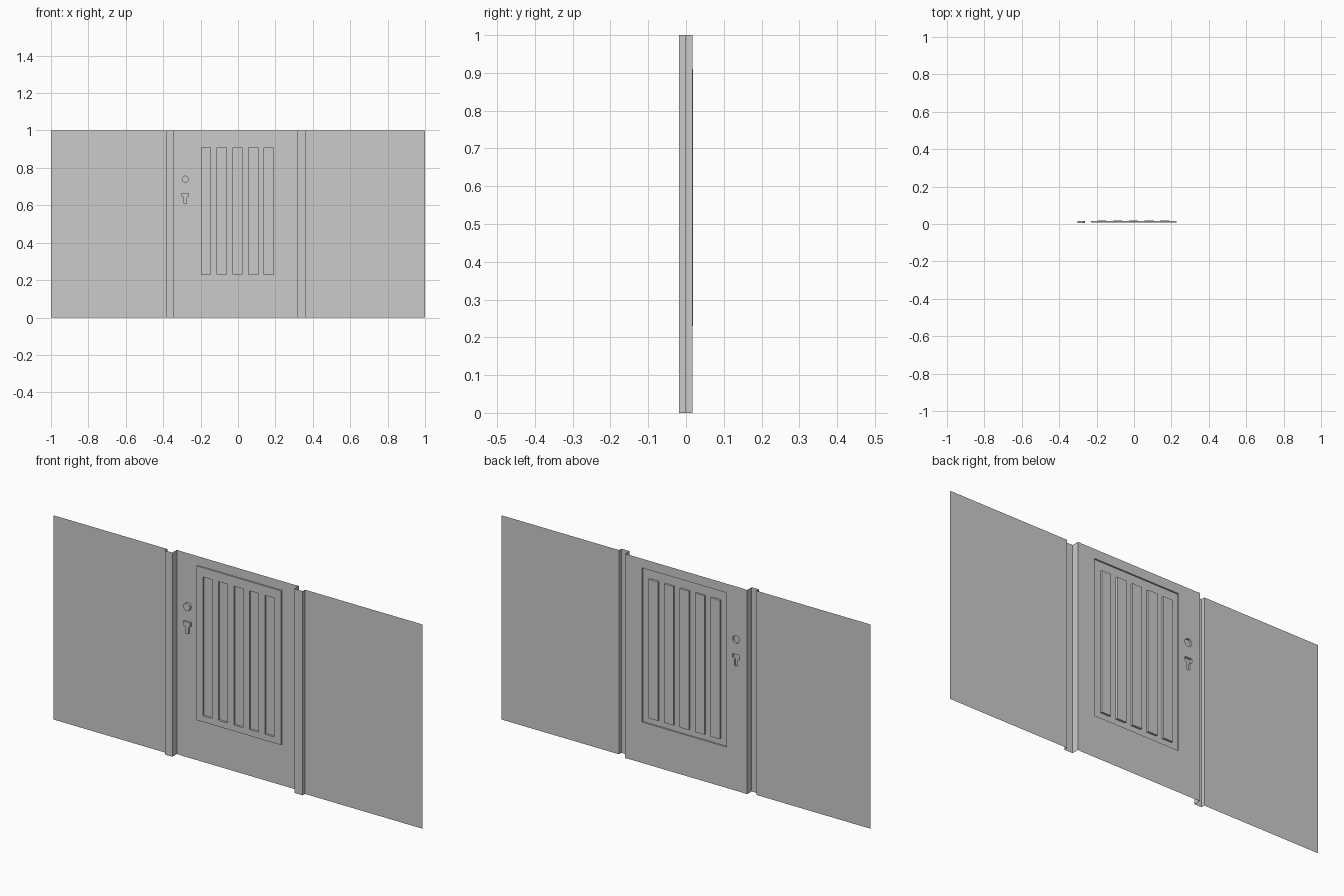
import bpy, bmesh, math

if "Cube" in bpy.data.objects:
    bpy.data.objects.remove(bpy.data.objects["Cube"])

DOOR_Y, PANEL_Y, SLAT_Y, BOSS_Y = 0.0155, 0.008, 0.018, 0.005


def rect(x0, x1, z0, z1):
    return [(x0, z0), (x1, z0), (x1, z1), (x0, z1)]


def fill(bm, y, outline, holes=()):
    """Flat face in the xz plane with optional holes."""
    edges = []
    for loop in [outline, *holes]:
        vs = [bm.verts.new((x, y, z)) for x, z in loop]
        edges += [bm.edges.new((vs[i - 1], vs[i])) for i in range(len(vs))]
    bmesh.ops.triangle_fill(bm, use_beauty=True, edges=edges, normal=(0, -1, 0))


def rim(bm, loop, y0, y1):
    """Side walls joining a loop at two depths."""
    a = [bm.verts.new((x, y0, z)) for x, z in loop]
    b = [bm.verts.new((x, y1, z)) for x, z in loop]
    for i in range(len(loop)):
        bm.faces.new((a[i - 1], a[i], b[i], b[i - 1]))


def strip(bm, profile):
    """Plan profile (x, y) raised to full height, left open at the ends."""
    for (xa, ya), (xb, yb) in zip(profile, profile[1:]):
        bm.faces.new([bm.verts.new(p) for p in
                      ((xa, ya, 0), (xb, yb, 0), (xb, yb, 1), (xa, ya, 1))])


def finish(bm, name):
    bmesh.ops.remove_doubles(bm, verts=bm.verts, dist=1e-5)
    bmesh.ops.recalc_face_normals(bm, faces=bm.faces)
    if sum(f.normal.y * f.calc_area() for f in bm.faces) > 0:
        bmesh.ops.reverse_faces(bm, faces=bm.faces)
    me = bpy.data.meshes.new(name)
    bm.to_mesh(me)
    bm.free()
    bpy.context.collection.objects.link(bpy.data.objects.new(name, me))


# Side walls and stepped door posts: outer edge, front corner, inner edge
for side, s, outer, mid, inner in (("left", -1, 0.382, 0.343, 0.329),
                                   ("right", 1, 0.363, 0.318, 0.303)):
    order = -s
    bm = bmesh.new()
    strip(bm, [(s * 1.0, 0), (s * outer, 0)][::order])
    finish(bm, side + "_wall")
    bm = bmesh.new()
    strip(bm, [(s * outer, 0), (s * outer, -0.018), (s * mid, -0.018),
               (s * mid, 0.017), (s * inner, 0.017), (s * inner, DOOR_Y)][::order])
    finish(bm, side + "_door_post")

# Outlines of the details on the door
panel = rect(-0.23, 0.227, 0.2, 0.955)
slats = [rect(c - 0.025, c + 0.025, 0.23, 0.91)
         for c in (-0.003 + 0.084 * i for i in range(-2, 3))]
knob = [(-0.282 + 0.019 * math.cos(i * math.tau / 12),
         0.74 + 0.019 * math.sin(i * math.tau / 12)) for i in range(12)]
handle = [(-0.282 + x, z) for x, z in
          ((-0.009, 0.61), (0.009, 0.61), (0.009, 0.642), (0.019, 0.648),
           (0.019, 0.667), (-0.019, 0.667), (-0.019, 0.648), (-0.009, 0.642))]

# Door sheet with openings for the pressed details
bm = bmesh.new()
fill(bm, DOOR_Y, rect(-0.329, 0.303, 0, 1), [panel, knob, handle])
finish(bm, "door_sheet")

# Pressed panel with five slats standing out to the back
bm = bmesh.new()
rim(bm, panel, DOOR_Y, PANEL_Y)
fill(bm, PANEL_Y, panel, slats)
for s in slats:
    rim(bm, s, PANEL_Y, SLAT_Y)
    fill(bm, SLAT_Y, s)
finish(bm, "slatted_panel")

# Knob and handle pressed out to the front
for name, loop in (("knob", knob), ("handle", handle)):
    bm = bmesh.new()
    rim(bm, loop, DOOR_Y, BOSS_Y)
    fill(bm, BOSS_Y, loop)
    finish(bm, name)
